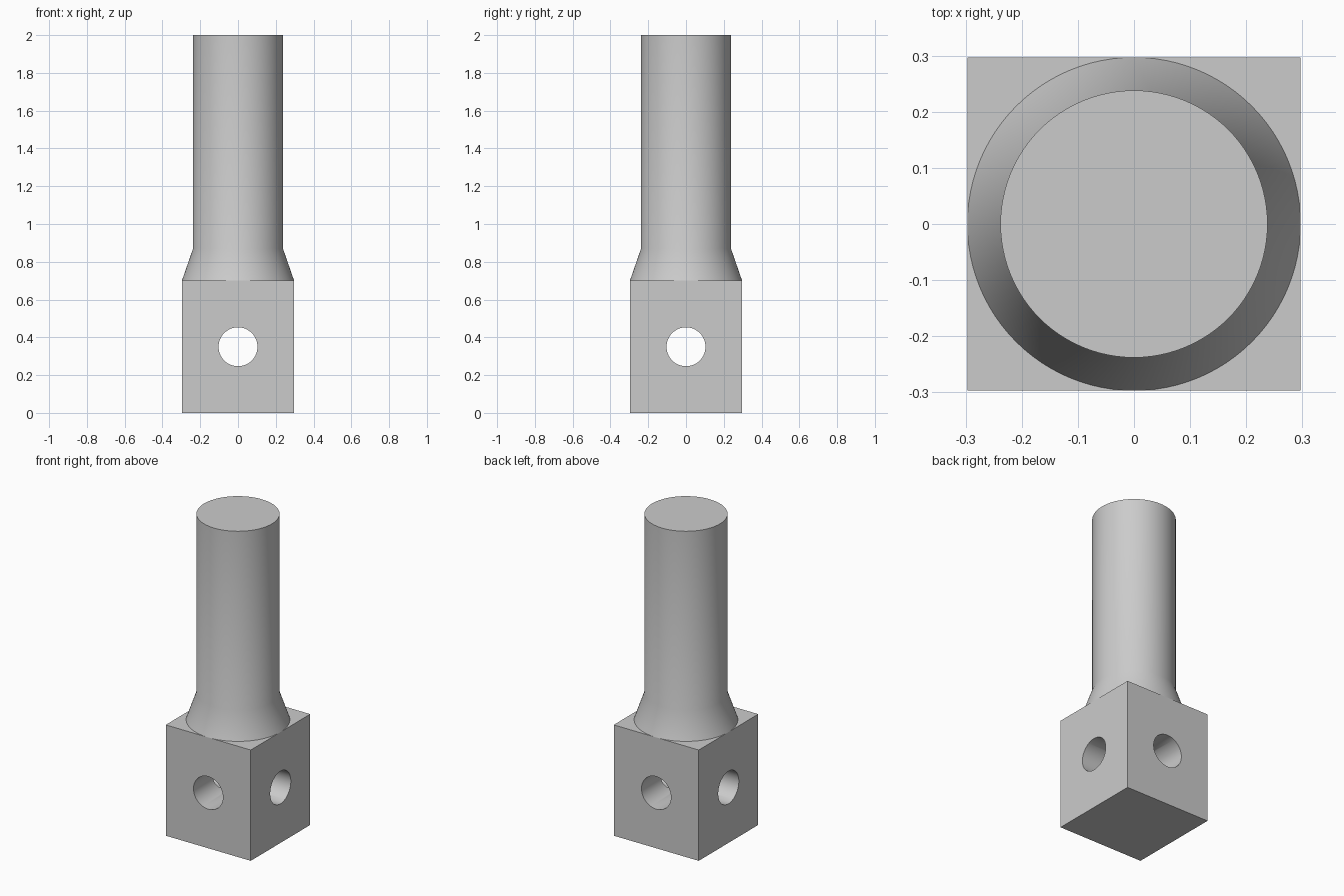
import bpy, bmesh, math

if "Cube" in bpy.data.objects:
    bpy.data.objects.remove(bpy.data.objects["Cube"], do_unlink=True)

HALF, BLOCK_TOP, FLARE_TOP, TOP = 0.297, 0.70, 0.87, 2.0
SHAFT_R, HOLE_R = 0.238, 0.103
SEGMENTS = 96

grey = bpy.data.materials.new("plain grey")
grey.use_nodes = True
colour = (0.6, 0.6, 0.6, 1)
grey.diffuse_color = colour
grey.node_tree.nodes["Principled BSDF"].inputs["Base Color"].default_value = colour


def smooth(obj):
    bpy.ops.object.select_all(action='DESELECT')
    obj.select_set(True)
    bpy.context.view_layer.objects.active = obj
    bpy.ops.object.shade_smooth_by_angle(angle=math.radians(30))


# Square block
bpy.ops.mesh.primitive_cube_add(size=1, location=(0, 0, BLOCK_TOP / 2))
block = bpy.context.object
block.name = "socket_block"
block.scale = (2 * HALF, 2 * HALF, BLOCK_TOP)
bpy.ops.object.transform_apply(location=True, rotation=True, scale=True)
block.data.materials.append(grey)

# Crossed through holes
for name, rotation in (("hole_front", (math.pi / 2, 0, 0)), ("hole_side", (0, math.pi / 2, 0))):
    bpy.ops.mesh.primitive_cylinder_add(vertices=64, radius=HOLE_R, depth=1,
                                        location=(0, 0, BLOCK_TOP / 2), rotation=rotation)
    cutter = bpy.context.object
    cutter.name = name
    cutter.hide_render = True
    cutter.data.materials.append(grey)
    bpy.context.view_layer.objects.active = block
    cut = block.modifiers.new(name, 'BOOLEAN')
    cut.operation = 'DIFFERENCE'
    cut.solver = 'EXACT'
    cut.object = cutter
    bpy.ops.object.modifier_apply(modifier=name)
    bpy.data.objects.remove(cutter, do_unlink=True)
smooth(block)

# Round shaft with a flared foot
bm = bmesh.new()
rings = []
for radius, z in ((HALF, BLOCK_TOP), (SHAFT_R, FLARE_TOP), (SHAFT_R, TOP)):
    rings.append([bm.verts.new((radius * math.cos(a), radius * math.sin(a), z))
                  for a in (math.tau * i / SEGMENTS for i in range(SEGMENTS))])
for low, high in zip(rings, rings[1:]):
    for i in range(SEGMENTS):
        j = (i + 1) % SEGMENTS
        bm.faces.new((low[i], low[j], high[j], high[i]))
bm.faces.new(rings[-1])
mesh = bpy.data.meshes.new("flared_shaft")
bm.to_mesh(mesh)
bm.free()
shaft = bpy.data.objects.new("flared_shaft", mesh)
bpy.context.collection.objects.link(shaft)
mesh.materials.append(grey)
smooth(shaft)
